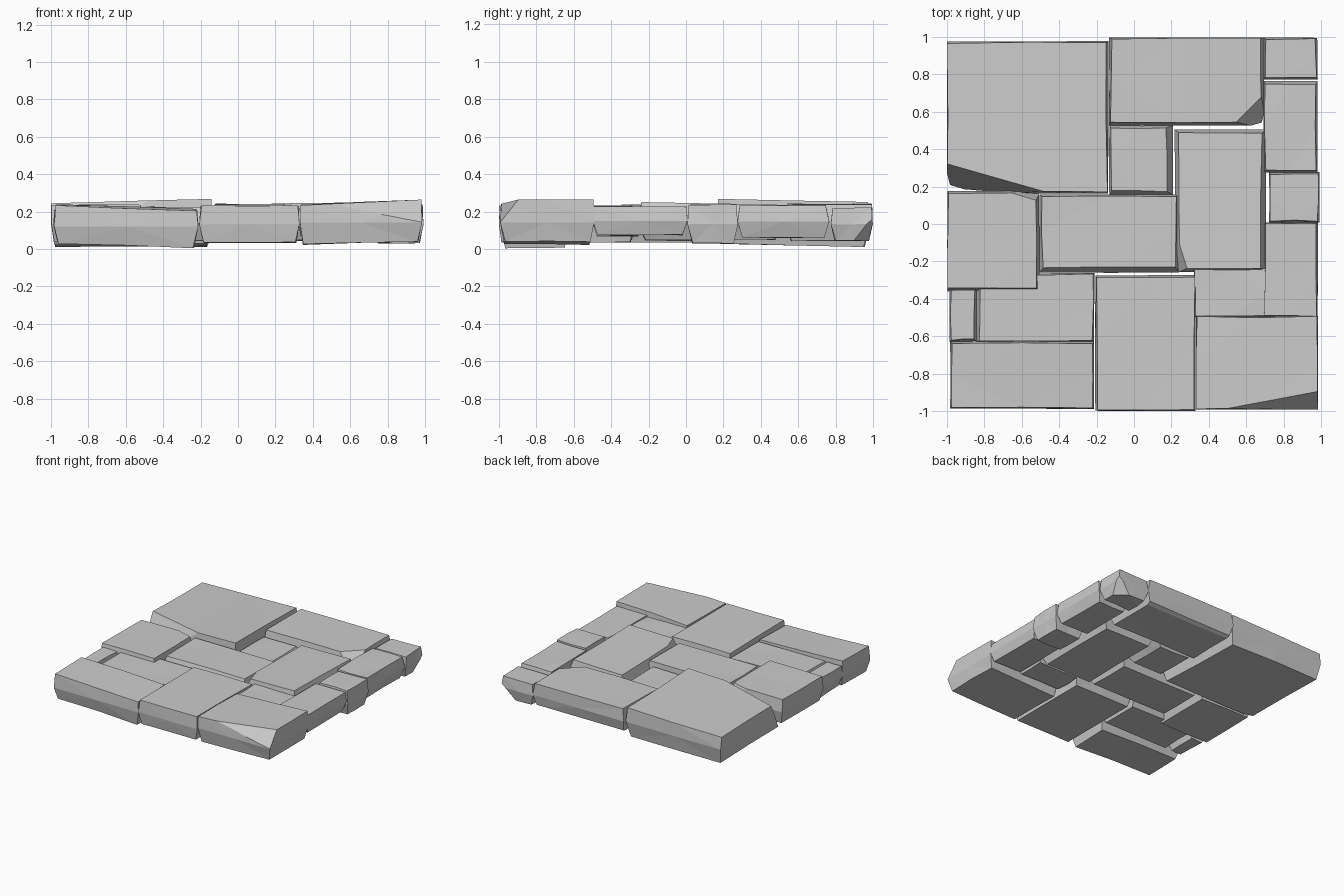
import bpy
import bmesh
import random
from mathutils import Vector

random.seed(4)
cube = bpy.data.objects.get("Cube")
if cube:
    bpy.data.objects.remove(cube, do_unlink=True)

# One plain grey for all stones
grey = bpy.data.materials.new("stone_grey")
grey.use_nodes = True
colour = (0.6, 0.6, 0.6, 1)
grey.diffuse_color = colour
grey.node_tree.nodes["Principled BSDF"].inputs["Base Color"].default_value = colour

# Corners and edge middles of a stone, counter-clockwise, as directions from its centre
AROUND = [(-1, -1), (0, -1), (1, -1), (1, 0), (1, 1), (0, 1), (-1, 1), (-1, 0)]


def ring(bm, x, y, inset, level, tilt, wobble):
    """Add one outline of a stone; inset is (west, east, south, north)."""
    west, east, south, north = inset
    low = Vector((x[0] + west, y[0] + south))
    high = Vector((x[1] - east, y[1] - north))
    middle, half = (low + high) / 2, (high - low) / 2
    verts = []
    for u, v in AROUND:
        px = middle.x + u * half.x + random.uniform(-wobble, wobble)
        py = middle.y + v * half.y + random.uniform(-wobble, wobble)
        pz = level + u * tilt[0] + v * tilt[1] + random.uniform(-wobble, wobble) / 2
        verts.append(bm.verts.new((px, py, pz)))
    return verts


def chip(bm, point, normal):
    """Break off everything beyond a plane and close the cut."""
    geom = bm.verts[:] + bm.edges[:] + bm.faces[:]
    bmesh.ops.bisect_plane(bm, geom=geom, plane_co=point, plane_no=normal, clear_outer=True)
    bmesh.ops.holes_fill(bm, edges=[e for e in bm.edges if e.is_boundary])


def stone(name, x, y, top, base, tilt=(0, 0), base_tilt=(0, 0),
          bevel=(.012, .012, .012, .012), chips=()):
    """A rough block, widest at mid height, with a sloping top and underside."""
    bm = bmesh.new()
    under = [b + .015 for b in bevel]
    waist = [b / 4 for b in bevel]
    rings = [
        ring(bm, x, y, under, base, base_tilt, .005),
        ring(bm, x, y, waist, (top + base) / 2, (0, 0), .001),
        ring(bm, x, y, bevel, top, tilt, .005),
    ]
    for lower, upper in zip(rings, rings[1:]):
        for i in range(len(lower)):
            j = (i + 1) % len(lower)
            bm.faces.new((lower[i], lower[j], upper[j], upper[i]))
    bm.faces.new(rings[-1])
    bm.faces.new(reversed(rings[0]))
    bmesh.ops.triangulate(bm, faces=bm.faces[:])
    for point, normal in chips:
        chip(bm, point, normal)
    bmesh.ops.recalc_face_normals(bm, faces=bm.faces[:])
    mesh = bpy.data.meshes.new(name)
    bm.to_mesh(mesh)
    bm.free()
    mesh.materials.append(grey)
    bpy.context.collection.objects.link(bpy.data.objects.new(name, mesh))


# Back row
stone("back_left_slab", x=(-1, -.135), y=(.16, .98), top=.25, base=.02,
      tilt=(.01, -.008), base_tilt=(0, -.008), bevel=(.004, .012, .015, .012),
      chips=[((-.6, .2, .24), (-.3, -1, .5))])
stone("back_middle_slab", x=(-.135, .7), y=(.52, 1), top=.24, base=.045,
      bevel=(.012, .02, .025, .01),
      chips=[((.6, .58, .22), (.6, -.6, .6)), ((.3, 1, .07), (0, .5, -1))])
stone("back_corner_stone", x=(.69, .985), y=(.77, 1), top=.22, base=.045,
      chips=[((.95, .95, .09), (.7, .8, -.8))])

# Right-hand column
stone("right_long_stone", x=(.69, .985), y=(.27, .77), top=.233, base=.06,
      bevel=(.012, .015, .02, .02))
stone("right_small_stone", x=(.72, .995), y=(.005, .28), top=.235, base=.03)
stone("right_front_stone", x=(.7, .985), y=(-.5, .01), top=.225, base=.075,
      bevel=(0, .01, .01, .01))
stone("right_front_shelf", x=(.32, .71), y=(-.5, -.23), top=.215, base=.07,
      bevel=(.005, 0, .01, .01))

# Front row
stone("front_right_slab", x=(.33, .985), y=(-.995, -.49), top=.25, base=.032,
      tilt=(.015, 0), base_tilt=(.008, 0), bevel=(.005, .006, .01, .008),
      chips=[((.64, -.97, .235), (.15, -1, .8))])
stone("front_middle_slab", x=(-.21, .33), y=(-1, -.27), top=.23, base=.035,
      bevel=(.012, .005, .004, .015))
stone("front_left_slab", x=(-.985, -.21), y=(-.99, -.625), top=.222, base=.018,
      tilt=(-.014, .004), base_tilt=(-.012, 0), bevel=(.012, .012, .01, .012))

# Left-hand side
stone("left_inner_stone", x=(-.85, -.21), y=(-.63, -.26), top=.205, base=.05,
      bevel=(.025, .01, .008, .01))
stone("left_small_stone", x=(-.99, -.84), y=(-.63, -.34), top=.21, base=.045)
stone("left_slab", x=(-1, -.5), y=(-.365, .18), top=.235, base=.035,
      bevel=(.008, .025, .025, .012),
      chips=[((-.6, .15, .235), (.3, 1, .35))])

# Middle stones
stone("centre_slab", x=(-.51, .245), y=(-.27, .16), top=.225, base=.045,
      bevel=(.02, .02, .04, .012))
stone("centre_small_stone", x=(-.135, .22), y=(.15, .53), top=.195, base=.07,
      bevel=(.012, .045, .025, .015))
stone("centre_tall_slab", x=(.21, .715), y=(-.265, .51), top=.24, base=.05,
      tilt=(.004, -.006), bevel=(.03, .035, .03, .02),
      chips=[((.27, -.2, .24), (-1, -.3, .5))])
